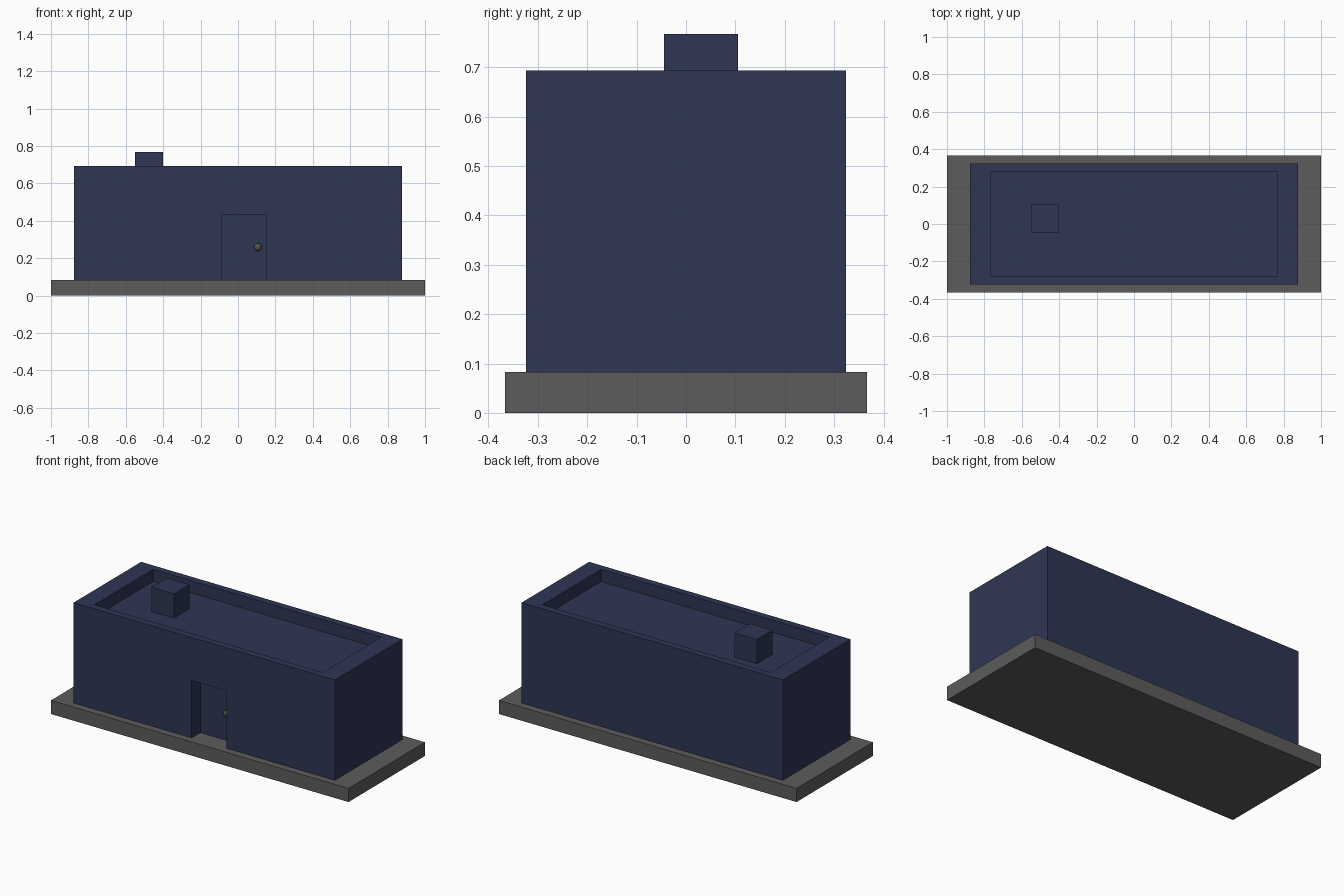
import bpy

cube = bpy.data.objects.get("Cube")
if cube:
    bpy.data.objects.remove(cube, do_unlink=True)


def material(name, rgb):
    mat = bpy.data.materials.new(name)
    mat.use_nodes = True
    mat.diffuse_color = (*rgb, 1)
    mat.node_tree.nodes["Principled BSDF"].inputs["Base Color"].default_value = (*rgb, 1)
    return mat


def box(name, low, high, mat=None):
    """Box between two opposite corners."""
    center = [(a + b) / 2 for a, b in zip(low, high)]
    bpy.ops.mesh.primitive_cube_add(size=1, location=center)
    ob = bpy.context.object
    ob.name = name
    ob.scale = [b - a for a, b in zip(low, high)]
    bpy.ops.object.transform_apply(location=False, rotation=False, scale=True)
    if mat:
        ob.data.materials.append(mat)
    return ob


def cut(target, cutter):
    """Subtract the cutter, then discard it."""
    cutter.hide_render = True
    mod = target.modifiers.new("Cut", "BOOLEAN")
    mod.operation = "DIFFERENCE"
    mod.solver = "EXACT"
    mod.object = cutter
    bpy.context.view_layer.objects.active = target
    bpy.ops.object.modifier_apply(modifier=mod.name)
    bpy.data.objects.remove(cutter, do_unlink=True)


navy = material("navy wall", (0.027, 0.037, 0.088))
grey = material("grey stone", (0.107, 0.107, 0.107))
bronze = material("dull bronze", (0.10, 0.09, 0.06))

BASE_TOP, ROOF, WALL_TOP = 0.083, 0.62, 0.693
FRONT, DOOR = -0.324, -0.238

# Ground slab
box("foundation_slab", (-1, -0.367, 0), (1, 0.367, BASE_TOP), grey)

# Building block with sunken roof and door recess
walls = box("building_walls", (-0.878, FRONT, BASE_TOP), (0.878, -FRONT, WALL_TOP), navy)
cut(walls, box("roof_cutter", (-0.768, -0.281, ROOF), (0.768, 0.281, 1)))
cut(walls, box("door_cutter", (-0.085, -0.5, 0), (0.15, DOOR, 0.432)))

# Floor of the door recess, flush with the slab
box("door_panel", (-0.085, DOOR - 0.002, BASE_TOP), (0.15, DOOR + 0.002, 0.432), navy)

# Rooftop chimney
box("chimney", (-0.55, -0.045, ROOF), (-0.4, 0.105, 0.767), navy)

# Door knob
bpy.ops.mesh.primitive_uv_sphere_add(segments=16, ring_count=10, radius=0.02,
                                     location=(0.106, DOOR - 0.019, 0.258))
knob = bpy.context.object
knob.name = "door_knob"
knob.data.materials.append(bronze)
bpy.ops.object.shade_smooth_by_angle()
